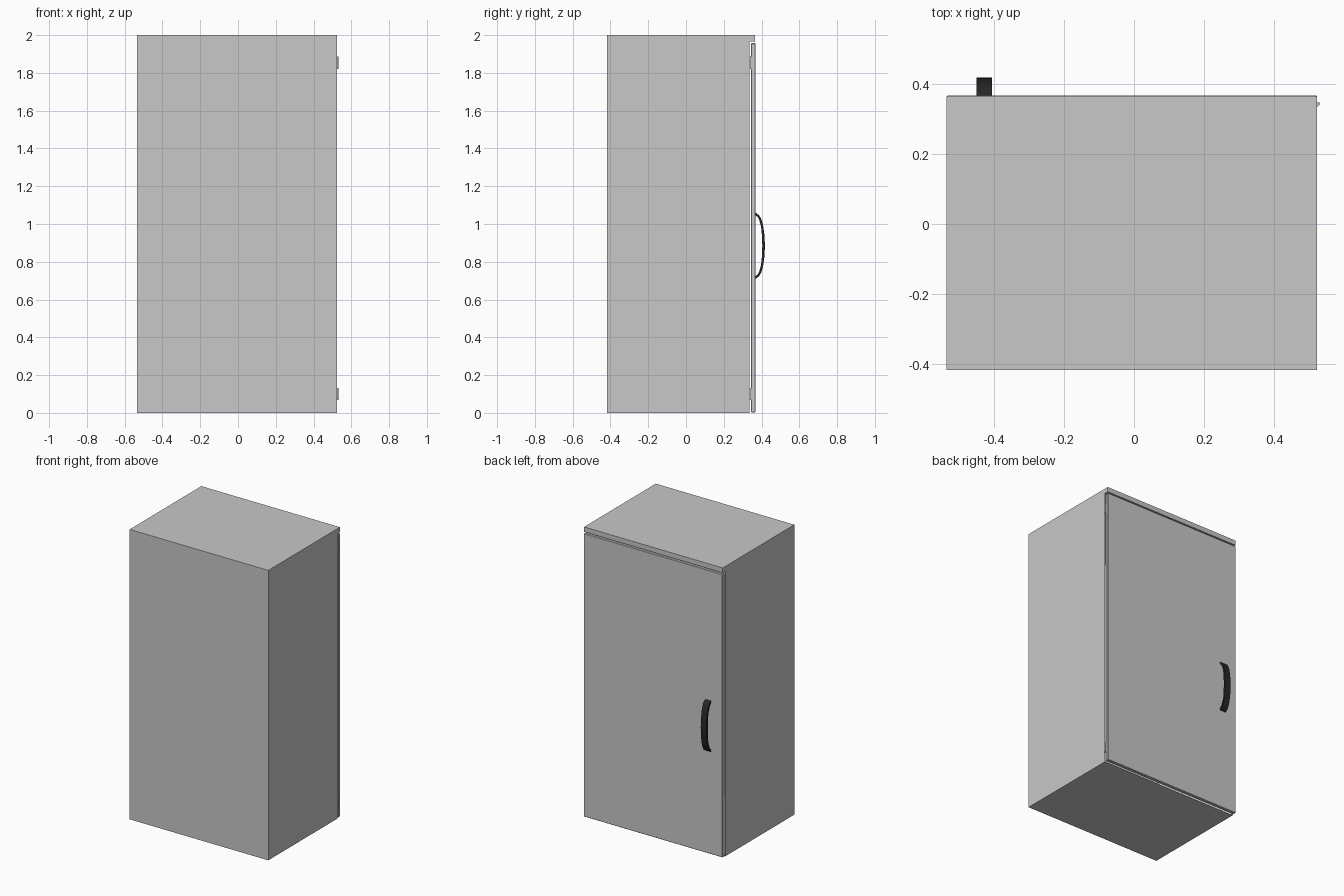
import bpy, bmesh, math
from mathutils import Vector

if "Cube" in bpy.data.objects:
    bpy.data.objects.remove(bpy.data.objects["Cube"])


def mat(name, c):
    m = bpy.data.materials.new(name)
    m.diffuse_color = (c, c, c, 1)
    m.use_nodes = True
    m.node_tree.nodes["Principled BSDF"].inputs["Base Color"].default_value = m.diffuse_color
    return m


GREY = mat("light grey paint", 0.58)
BLACK = mat("black plastic", 0.02)


def finish(name, bm, material):
    bmesh.ops.recalc_face_normals(bm, faces=bm.faces)
    me = bpy.data.meshes.new(name)
    bm.to_mesh(me)
    bm.free()
    me.materials.append(material)
    ob = bpy.data.objects.new(name, me)
    bpy.context.collection.objects.link(ob)
    return ob


def box(name, lo, hi, material):
    bm = bmesh.new()
    bmesh.ops.create_cube(bm, size=1)
    for v in bm.verts:
        v.co = Vector([lo[i] if v.co[i] < 0 else hi[i] for i in range(3)])
    return finish(name, bm, material)


X0, X1, Y0, Y1 = -0.535, 0.523, -0.417, 0.337

# Cabinet body: box with a recessed opening behind the door
bm = bmesh.new()
bmesh.ops.create_cube(bm, size=1)
for v in bm.verts:
    v.co = ((X0, X1)[v.co.x > 0], (Y0, Y1)[v.co.y > 0], (0, 2)[v.co.z > 0])
bm.normal_update()
opening = [f for f in bm.faces if f.normal.y > 0.5]
bmesh.ops.inset_region(bm, faces=opening, thickness=0.02)
bmesh.ops.translate(bm, verts=opening[0].verts, vec=(0, -0.72, 0))
finish("cabinet_body", bm, GREY)

# Rain lip along the top edge above the door
box("top_lip", (X0, Y1, 1.966), (X1, 0.364, 2.0), GREY)

# Door panel, standing slightly off the body
door = box("door", (X0, 0.343, 0.003), (X1, 0.367, 1.957), GREY)
bev = door.modifiers.new("bevel", "BEVEL")
bev.width, bev.segments = 0.003, 1

# Hinges on the right edge
for name, z in (("lower_hinge", 0.1), ("upper_hinge", 1.853)):
    bm = bmesh.new()
    bmesh.ops.create_cone(bm, cap_ends=True, segments=12, radius1=0.005,
                          radius2=0.005, depth=0.066)
    bmesh.ops.translate(bm, verts=bm.verts, vec=(0.526, 0.343, z))
    finish(name, bm, GREY)
    box(name + "_leaf", (0.50, 0.336, z - 0.033), (0.526, 0.345, z + 0.033), GREY)

# Bowed handle: half profile (y, z offset) mirrored about its middle
outer = [(0.366, 0.177), (0.386, 0.162), (0.398, 0.143), (0.408, 0.110), (0.415, 0.060), (0.418, 0)]
inner = [(0.366, 0.163), (0.380, 0.151), (0.388, 0.135), (0.397, 0.104), (0.402, 0.056), (0.404, 0)]


def full(half):
    return half + [(y, -z) for y, z in half[-2::-1]]


o, n = full(outer), full(inner)
bm = bmesh.new()
rings = []
for (yo, zo), (yi, zi) in zip(o, n):
    rings.append([bm.verts.new((x, y, 0.885 + z)) for x, y, z in (
        (-0.449, yo, zo), (-0.405, yo, zo), (-0.405, yi, zi), (-0.449, yi, zi))])
for a, b in zip(rings, rings[1:]):
    for i in range(4):
        j = (i + 1) % 4
        bm.faces.new((a[i], a[j], b[j], b[i]))
bm.faces.new(rings[0])
bm.faces.new(rings[-1])
handle = finish("handle", bm, BLACK)
bpy.context.view_layer.objects.active = handle
handle.select_set(True)
bpy.ops.object.shade_smooth_by_angle(angle=math.radians(35))
